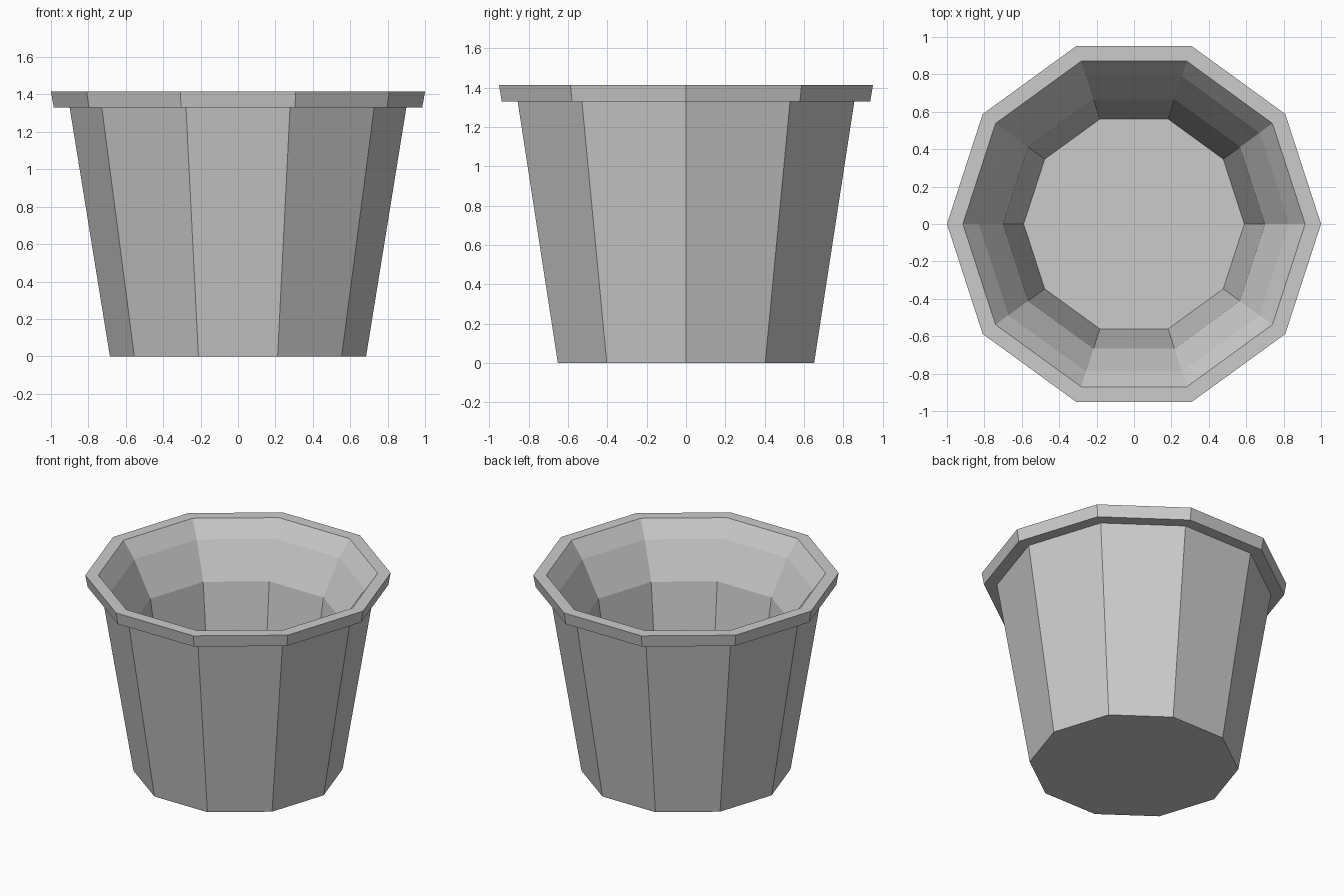
import bpy, bmesh
from math import cos, sin, tau

if "Cube" in bpy.data.objects:
    bpy.data.objects.remove(bpy.data.objects["Cube"])

SIDES = 10


def lathe(name, profile):
    """Revolve an (r, z) profile into a faceted solid, capping both ends."""
    bm = bmesh.new()
    rings = [[bm.verts.new((r * cos(tau * i / SIDES), r * sin(tau * i / SIDES), z))
              for i in range(SIDES)] for r, z in profile]
    for a, b in zip(rings, rings[1:]):
        for i in range(SIDES):
            j = (i + 1) % SIDES
            bm.faces.new((a[i], a[j], b[j], b[i]))
    bm.faces.new(rings[0][::-1])
    bm.faces.new(rings[-1])
    bmesh.ops.recalc_face_normals(bm, faces=bm.faces[:])
    mesh = bpy.data.meshes.new(name)
    bm.to_mesh(mesh)
    bm.free()
    obj = bpy.data.objects.new(name, mesh)
    bpy.context.collection.objects.link(obj)
    return obj


# Tapered bucket: outer wall, overhanging rim, sloped inner lip, inner wall, floor
lathe("bucket", [
    (0.685, 0.0), (0.90, 1.33),
    (0.985, 1.33), (1.0, 1.415),
    (0.915, 1.415), (0.83, 1.30), (0.70, 1.05),
    (0.59, 0.30),
])
